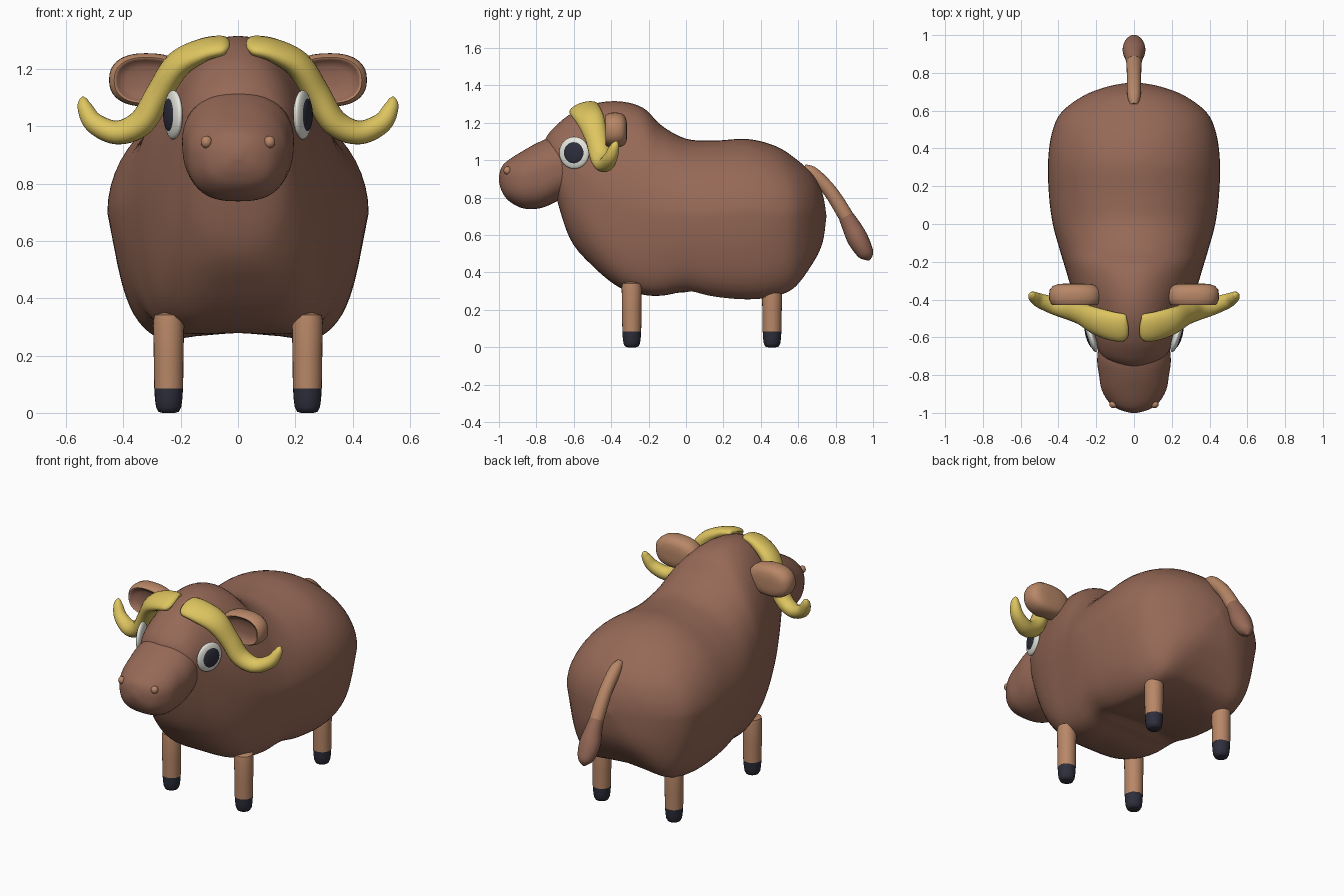
import bpy, bmesh, math
from mathutils import Vector, Matrix

if "Cube" in bpy.data.objects:
    bpy.data.objects.remove(bpy.data.objects["Cube"])


def material(name, rgb):
    m = bpy.data.materials.new(name)
    lin = [((c / 255 + 0.055) / 1.055) ** 2.4 for c in rgb]
    m.diffuse_color = (*lin, 1)
    m.use_nodes = True
    m.node_tree.nodes["Principled BSDF"].inputs["Base Color"].default_value = m.diffuse_color
    return m


BROWN = material("brown fur", (150, 105, 87))
TAN = material("tan skin", (184, 135, 103))
HORN = material("yellow horn", (222, 197, 96))
DARK = material("dark hoof", (46, 46, 60))
WHITE = material("eye white", (232, 232, 224))


def finish(bm, name, mats, angle=60):
    bmesh.ops.recalc_face_normals(bm, faces=bm.faces)
    mesh = bpy.data.meshes.new(name)
    bm.to_mesh(mesh)
    bm.free()
    for m in mats:
        mesh.materials.append(m)
    ob = bpy.data.objects.new(name, mesh)
    bpy.context.collection.objects.link(ob)
    bpy.ops.object.select_all(action='DESELECT')
    ob.select_set(True)
    bpy.context.view_layer.objects.active = ob
    bpy.ops.object.shade_smooth_by_angle(angle=math.radians(angle))
    return ob


def smooth_path(pts, steps):
    """Catmull-Rom interpolation of equal-length tuples."""
    out = []
    for i in range(len(pts) - 1):
        p0, p1, p2 = pts[max(i - 1, 0)], pts[i], pts[i + 1]
        p3 = pts[min(i + 2, len(pts) - 1)]
        for s in range(steps):
            t = s / steps
            out.append([0.5 * (2 * b + (c - a) * t + (2 * a - 5 * b + 4 * c - d) * t * t
                               + (3 * b - a - 3 * c + d) * t ** 3)
                        for a, b, c, d in zip(p0, p1, p2, p3)])
    out.append(list(pts[-1]))
    return out


def bridge(rings):
    bm = bmesh.new()
    vr = [[bm.verts.new(p) for p in r] for r in rings]
    n = len(vr[0])
    for a, b in zip(vr, vr[1:]):
        for i in range(n):
            j = (i + 1) % n
            bm.faces.new((a[i], a[j], b[j], b[i]))
    bm.faces.new(vr[0])
    bm.faces.new(vr[-1])
    return bm


def spow(v, e):
    return math.copysign(abs(v) ** e, v)


def loft(name, stations, mat, up=2.0, low=2.6, skirt=False, n=56):
    """Stations along y: (y, bottom, top, half width, height of widest point)."""
    rings = []
    for y, zb, zt, w, zm in smooth_path(stations, 5):
        # the skirt blends from a round throat to a boxy, tapered belly
        f = min(max((y + .6) / .4, 0), 1) * min(max((.76 - y) / .15, 0), 1) if skirt else 0
        ring = []
        for k in range(n):
            a = 2 * math.pi * k / n
            c, s = math.cos(a), math.sin(a)
            e = 2 / (up if s >= 0 else low + 2.2 * f)
            x = max(w, 0.004) * spow(c, e)
            sz = spow(s, e)
            z = zm + (zt - zm if s >= 0 else zm - zb) * sz
            if s < 0:
                x *= 1 - .19 * f * abs(sz)
                arch = max(0, 1 - (x / .27) ** 2)
                z += f * sz ** 4 * arch * (.045 if y > 0 else .02)
            ring.append((x, y, z))
        rings.append(ring)
    return finish(bridge(rings), name, [mat])


def tube(name, pts, mat, side, sx=1, steps=5, n=20):
    """Points: (x, y, z, radius along side vector, radius across it)."""
    path = smooth_path(pts, steps)
    rings = []
    for i, (x, y, z, ra, rb) in enumerate(path):
        t = (Vector(path[min(i + 1, len(path) - 1)][:3]) - Vector(path[max(i - 1, 0)][:3])).normalized()
        b = Vector(side)
        b = (b - t * b.dot(t)).normalized()
        c = t.cross(b)
        ring = []
        for k in range(n):
            a = 2 * math.pi * k / n
            p = Vector((x, y, z)) + b * (max(ra, .003) * math.cos(a)) + c * (max(rb, .003) * math.sin(a))
            ring.append((p.x * sx, p.y, p.z))
        rings.append(ring)
    return finish(bridge(rings), name, [mat])


def ellipsoid(name, loc, scale, mat, rot=0.0, segs=32, rings=16):
    """Flattened ball whose poles lie along its local y axis."""
    bm = bmesh.new()
    bmesh.ops.create_uvsphere(bm, u_segments=segs, v_segments=rings, radius=1)
    m = (Matrix.Translation(loc) @ Matrix.Rotation(rot, 4, 'Z')
         @ Matrix.Diagonal((*scale, 1)) @ Matrix.Rotation(math.pi / 2, 4, 'X'))
    bmesh.ops.transform(bm, matrix=m, verts=bm.verts)
    return finish(bm, name, [mat])


# Body with neck and forehead in one skin
loft("body", [
    (-.757, 1.03, 1.10, .02, 1.06),
    (-.74, .94, 1.135, .10, 1.04),
    (-.70, .82, 1.18, .165, 1.02),
    (-.62, .58, 1.245, .212, .97),
    (-.50, .43, 1.30, .27, .82),
    (-.36, .31, 1.315, .325, .74),
    (-.23, .265, 1.28, .365, .70),
    (-.13, .26, 1.185, .395, .69),
    (0, .28, 1.115, .43, .69),
    (.15, .25, 1.105, .45, .69),
    (.33, .235, 1.113, .455, .70),
    (.48, .25, 1.075, .435, .70),
    (.59, .30, 1.005, .385, .70),
    (.68, .43, .92, .265, .70),
    (.73, .55, .82, .13, .70),
    (.75, .69, .71, .01, .70)], BROWN, skirt=True)

# Snout
loft("snout", [
    (-1.0, .885, .915, .015, .90),
    (-.985, .835, .965, .072, .90),
    (-.95, .785, 1.0, .127, .90),
    (-.88, .745, 1.045, .170, .91),
    (-.80, .74, 1.09, .185, .93),
    (-.72, .765, 1.122, .195, .95),
    (-.62, .82, 1.13, .185, .97)], BROWN, up=2.1, low=2.6)

# Tail and its tuft
tube("tail", [(0, .63, .96, .02, .02), (0, .68, .928, .035, .035), (0, .77, .835, .037, .037),
              (0, .85, .71, .040, .040), (0, .89, .64, .035, .035)], TAN, (1, 0, 0))
tube("tail_tuft", [(0, .855, .70, .040, .041), (0, .885, .645, .048, .050), (0, .915, .585, .060, .056),
                   (0, .945, .53, .056, .050), (0, .968, .49, .038, .037), (0, .978, .464, .005, .005)],
     BROWN, (1, 0, 0))

for sx, tag in ((1, "left"), (-1, "right")):
    # Horns
    tube("horn_" + tag, [
        (.037, -.55, 1.280, .04, .012),
        (.05, -.55, 1.281, .074, .028),
        (.12, -.54, 1.266, .08, .036),
        (.21, -.51, 1.215, .074, .046),
        (.275, -.478, 1.115, .060, .046),
        (.335, -.455, 1.015, .057, .046),
        (.42, -.433, .978, .048, .041),
        (.50, -.405, 1.010, .038, .036),
        (.533, -.385, 1.062, .028, .027),
        (.540, -.375, 1.092, .015, .015),
        (.541, -.373, 1.103, .002, .002)], HORN, (0, 1, .3), sx)

    # Ears: rounded rim with a dished brown inside
    rings = []
    for y, s in ((-.315, .3), (-.318, .62), (-.328, .84), (-.348, .97), (-.375, 1), (-.40, .99),
                 (-.42, .93), (-.43, .86), (-.428, .80), (-.415, .74), (-.405, .55), (-.40, .2)):
        ring = []
        for k in range(36):
            a = 2 * math.pi * k / 36
            c, d = math.cos(a), math.sin(a)
            rx = .128 if c > 0 else .15
            ring.append((sx * (.322 + s * rx * spow(c, .85)), y,
                         1.162 + s * .093 * spow(d, .85) - (1 - s) * .012))
        rings.append(ring)
    ear = finish(bridge(rings), "ear_" + tag, [TAN, BROWN], 50)
    for i, p in enumerate(ear.data.polygons):
        inner = math.hypot((p.center.x - sx * .322) / .14, (p.center.z - 1.16) / .093) < .84
        if p.center.y < -.39 and inner and p.normal.y < 0 and i >= 8 * 36 and i != 11 * 36:
            p.material_index = 1
    ear.data.polygons[-1].material_index = 1

    # Eyes
    ellipsoid("eye_" + tag, (sx * .226, -.598, 1.04), (.084, .022, .086), WHITE, sx * math.radians(72))
    ellipsoid("pupil_" + tag, (sx * .2385, -.600, 1.04), (.057, .015, .059), DARK, sx * math.radians(72))

    # Nostrils
    ellipsoid("nostril_" + tag, (sx * .11, -.955, .945), (.02, .02, .022), TAN, segs=16, rings=10)

    # Legs with dark hooves
    for y, pos in ((-.29, "front"), (.46, "back")):
        profile = [(.0, .022), (.004, .036), (.02, .044), (.05, .048), (.085, .050),
                   (.085, .0505), (.2, .052), (.32, .054), (.342, .050), (.35, .02)]
        rings = [[(sx * .242 + r * math.cos(k * math.pi / 12), y + r * math.sin(k * math.pi / 12), z)
                  for k in range(24)] for z, r in profile]
        leg = finish(bridge(rings), f"{pos}_leg_{tag}", [TAN, DARK], 50)
        for p in leg.data.polygons:
            p.material_index = 1 if p.center.z < .084 else 0
